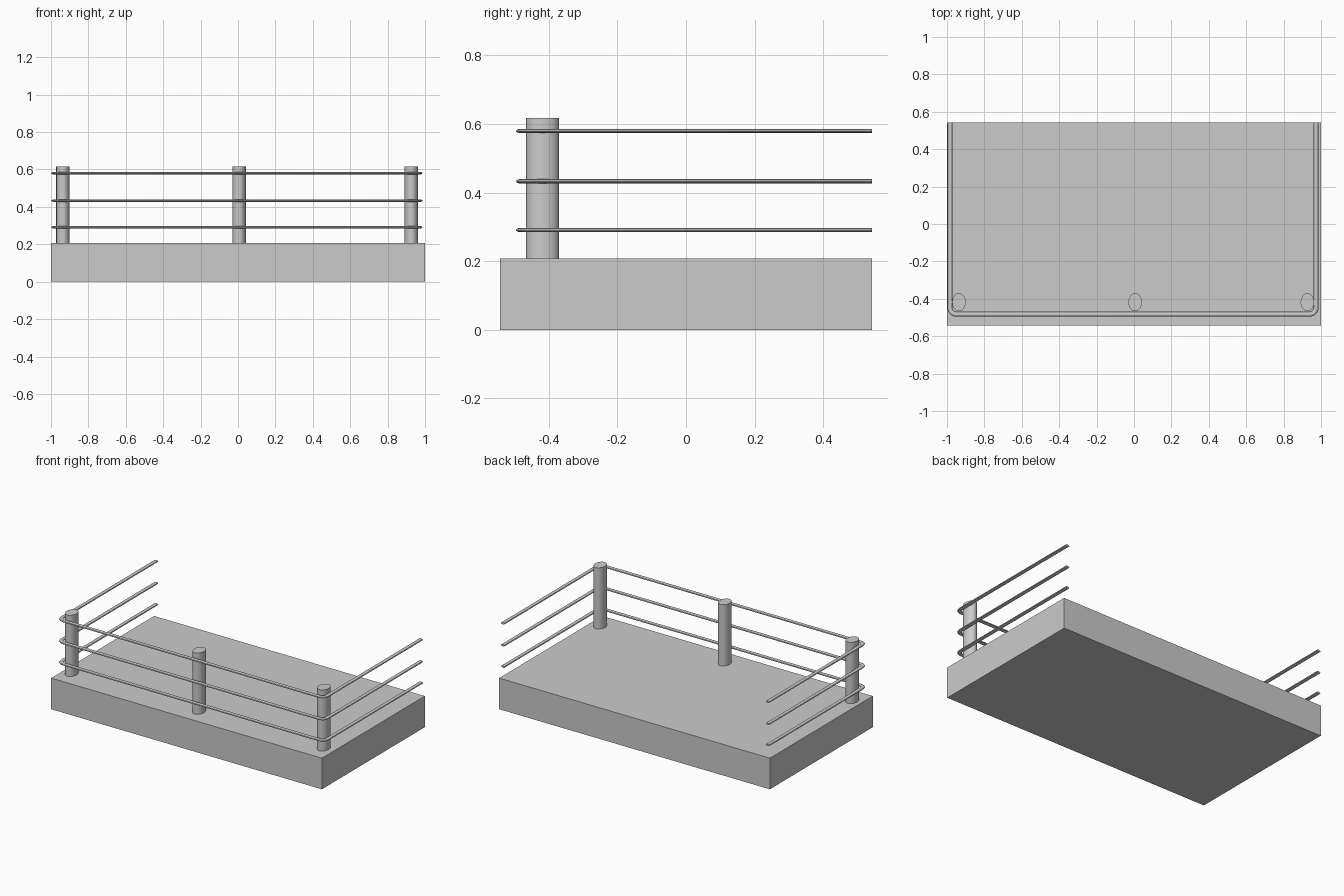
import bpy
from math import sin, cos, pi

if "Cube" in bpy.data.objects:
    bpy.data.objects.remove(bpy.data.objects["Cube"])

BASE_TOP = 0.208
BACK = 0.543

# Platform slab
bpy.ops.mesh.primitive_cube_add(size=1, location=(0, 0, BASE_TOP / 2))
base = bpy.context.object
base.name = "platform"
base.scale = (2, 2 * BACK, BASE_TOP)

# Oval posts along the front edge
for name, x in (("left_post", -0.936), ("middle_post", 0.006), ("right_post", 0.927)):
    bpy.ops.mesh.primitive_cylinder_add(vertices=32, radius=1, depth=1,
                                        location=(x, -0.418, (BASE_TOP + 0.617) / 2))
    post = bpy.context.object
    post.name = name
    post.scale = (0.036, 0.048, 0.617 - BASE_TOP)
    bpy.ops.object.shade_smooth_by_angle()


def rail_path(left=-0.984, right=0.973, front=-0.482, r=0.035, steps=8):
    """U-shaped path with rounded front corners."""
    pts = [(left, BACK)]
    for cx, start in ((left + r, pi), (right - r, 1.5 * pi)):
        for i in range(steps + 1):
            a = start + i / steps * pi / 2
            pts.append((cx + r * cos(a), front + r + r * sin(a)))
    pts.append((right, BACK))
    return pts


# Flattened rails wrapping three sides
for name, z in (("lower_rail", 0.291), ("middle_rail", 0.433), ("upper_rail", 0.580)):
    curve = bpy.data.curves.new(name, 'CURVE')
    curve.dimensions = '3D'
    curve.bevel_depth = 0.0138
    curve.bevel_resolution = 3
    curve.use_fill_caps = True
    pts = rail_path()
    spline = curve.splines.new('POLY')
    spline.points.add(len(pts) - 1)
    for p, (x, y) in zip(spline.points, pts):
        p.co = (x, y, 0, 1)
    rail = bpy.data.objects.new(name, curve)
    bpy.context.collection.objects.link(rail)
    rail.location.z = z
    rail.scale.z = 0.48
    bpy.ops.object.select_all(action='DESELECT')
    rail.select_set(True)
    bpy.context.view_layer.objects.active = rail
    bpy.ops.object.convert(target='MESH')
    bpy.ops.object.shade_smooth_by_angle()
